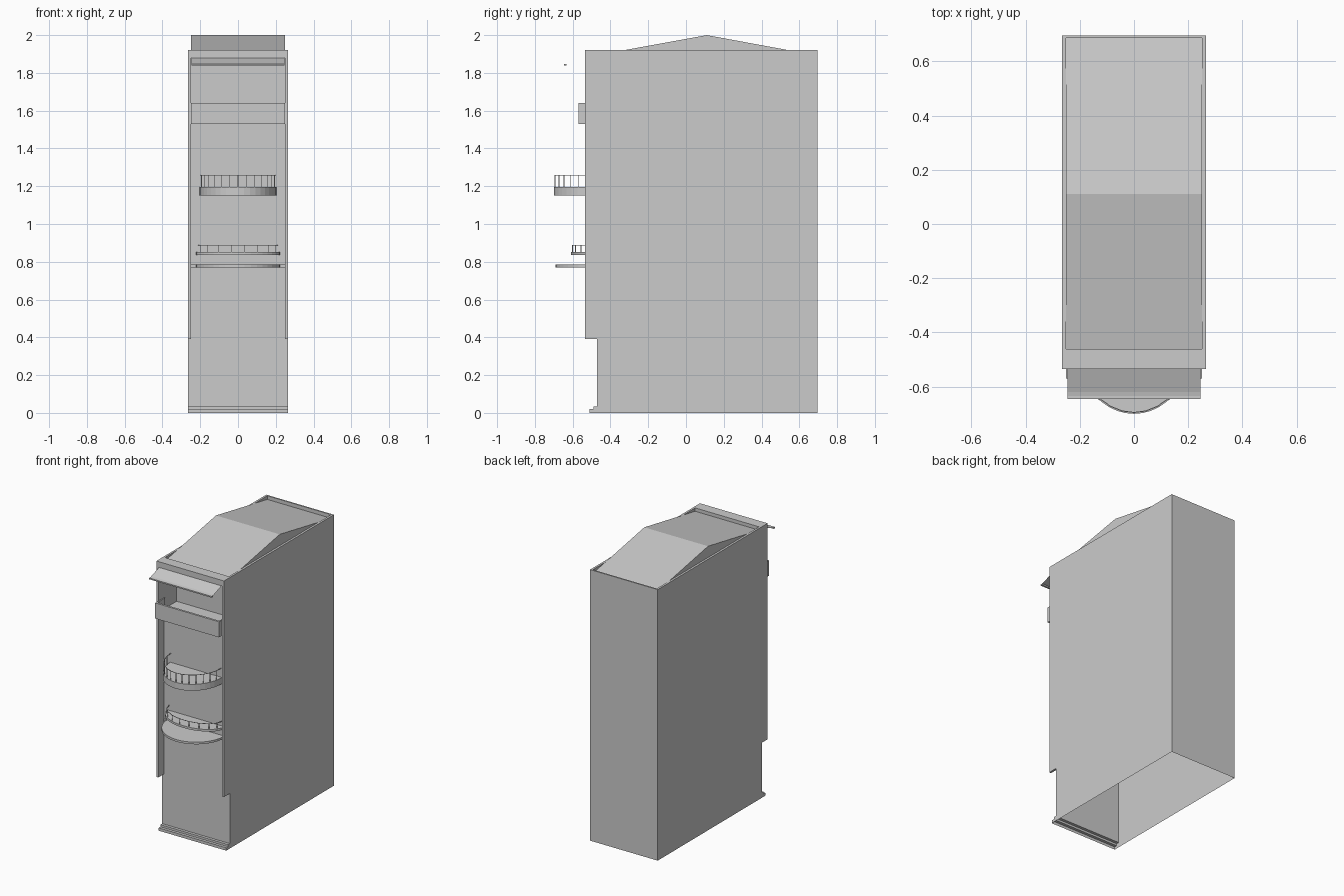
import bpy, bmesh, math

if "Cube" in bpy.data.objects:
    bpy.data.objects.remove(bpy.data.objects["Cube"])

W, IN = 0.265, 0.25            # outer and inner half widths
WALL, FRONT, BACK = -0.47, -0.535, 0.695
TOP = 1.92


def make(name, polys):
    """Mesh object from a list of polygons given as point lists."""
    bm = bmesh.new()
    for p in polys:
        bm.faces.new([bm.verts.new(v) for v in p])
    bmesh.ops.remove_doubles(bm, verts=bm.verts, dist=1e-5)
    me = bpy.data.meshes.new(name)
    bm.to_mesh(me)
    bm.free()
    ob = bpy.data.objects.new(name, me)
    bpy.context.collection.objects.link(ob)
    return ob


def strip(path, half):
    """Sheets sweeping a (y, z) path across the width."""
    return [[(-half, *a), (half, *a), (half, *b), (-half, *b)]
            for a, b in zip(path, path[1:])]


def prism(outline, z0, z1):
    """Closed solid from an (x, y) outline."""
    n = len(outline)
    faces = [[(x, y, z1) for x, y in outline],
             [(x, y, z0) for x, y in reversed(outline)]]
    for i in range(n):
        a, b = outline[i], outline[(i + 1) % n]
        faces.append([(*a, z0), (*b, z0), (*b, z1), (*a, z1)])
    return faces


def box(x0, x1, y0, y1, z0, z1):
    return prism([(x0, y0), (x1, y0), (x1, y1), (x0, y1)], z0, z1)


def arc(rx, ry, n):
    """Half ellipse bulging forward from the wall."""
    return [(-rx * math.cos(math.pi * i / n), WALL - ry * math.sin(math.pi * i / n))
            for i in range(n + 1)]


# Side walls with the stepped shopfront profile, open at the base
side = [(BACK, 0), (BACK, TOP), (FRONT, TOP), (FRONT, 0.39), (WALL, 0.39), (WALL, 0)]
make("side_walls", [[(s * W, y, z) for y, z in side] for s in (-1, 1)])
make("back_wall", strip([(BACK, 0), (BACK, TOP)], W))

# Front wall, with the recessed loggia near the top
make("front_wall", strip([(WALL, 0.035), (WALL, 1.56)], W))
loggia = strip([(WALL, 1.56), (-0.33, 1.56), (-0.33, 1.88), (FRONT, 1.88)], IN)
for s in (-1, 1):
    loggia.append([(s * IN, WALL, 1.56), (s * IN, -0.33, 1.56),
                   (s * IN, -0.33, 1.88), (s * IN, WALL, 1.88)])
make("loggia", loggia)

# Edge pilasters and the header band
pil = []
for s in (-1, 1):
    pil += [[(s * W, FRONT, 0.39), (s * IN, FRONT, 0.39), (s * IN, FRONT, 1.88), (s * W, FRONT, 1.88)],
            [(s * IN, FRONT, 0.39), (s * IN, WALL, 0.39), (s * IN, WALL, 1.88), (s * IN, FRONT, 1.88)],
            [(s * W, FRONT, 0.39), (s * IN, FRONT, 0.39), (s * IN, WALL, 0.39), (s * W, WALL, 0.39)]]
make("pilasters", pil)
make("header", strip([(FRONT, 1.88), (FRONT, TOP), (-0.46, TOP), (-0.46, 1.896)], W))

# Entrance steps
steps = [(WALL, 0.035), (-0.49, 0.035), (-0.49, 0.02), (-0.51, 0.02), (-0.51, 0)]
make("steps", strip(steps, W) +
     [[(s * W, y, z) for y, z in steps + [(WALL, 0)]] for s in (-1, 1)])

# Gabled roof sunk behind the parapet
roof = [(-0.46, 1.896), (0.11, 2.0), (0.685, 1.894)]
make("roof", strip(roof, IN) +
     [[(s * IN, y, z) for y, z in roof] for s in (-1, 1)])

# Parapet coping and its inner faces
par = strip([(BACK, TOP), (0.685, TOP), (0.685, 1.894)], W)
for s in (-1, 1):
    par += [[(s * W, -0.46, TOP), (s * IN, -0.46, TOP), (s * IN, 0.685, TOP), (s * W, 0.685, TOP)],
            [(s * IN, -0.46, TOP), (s * IN, 0.685, TOP), (s * IN, 0.685, 1.894), (s * IN, -0.46, 1.894)]]
make("parapet", par)

# Awning sheet with a small front lip
make("awning", strip([(FRONT, 1.88), (-0.62, 1.85), (-0.64, 1.846)], IN - 0.005)
     + box(-IN + 0.005, IN - 0.005, -0.645, -0.632, 1.838, 1.847))

# Box balcony below the loggia
make("box_balcony_floor", box(-IN, IN, -0.57, WALL, 1.53, 1.56))
make("box_balcony_front", box(-IN, IN, -0.57, -0.555, 1.53, 1.64))
for s in (-1, 1):
    make("box_balcony_side", box(min(s * IN, s * 0.242), max(s * IN, s * 0.242),
                                 -0.57, WALL, 1.53, 1.64))


def railing(name, rx, ry, n, z0, z1):
    """Thin posts with a slim curved top rail."""
    faces, pts, t = [], arc(rx, ry, n), 0.0018
    for x, y in pts:
        faces += box(x - t, x + t, y - t, y + t, z0, z1)
    outer, inner = arc(rx + t, ry + t, n), arc(rx - t, ry - t, n)
    faces += prism(outer + inner[::-1], z1 - 0.003, z1)
    make(name, faces)


# Curved balconies and the entrance canopy
make("upper_balcony", prism(arc(0.203, 0.23, 20), 1.15, 1.195))
railing("upper_railing", 0.198, 0.225, 14, 1.195, 1.26)
make("lower_balcony", prism(arc(0.222, 0.14, 20), 0.837, 0.852))
railing("lower_railing", 0.21, 0.133, 9, 0.852, 0.89)
make("entrance_canopy", prism(arc(0.222, 0.22, 20), 0.77, 0.785))
make("canopy_ledge", box(-IN, IN, WALL - 0.008, WALL, 0.77, 0.785))
